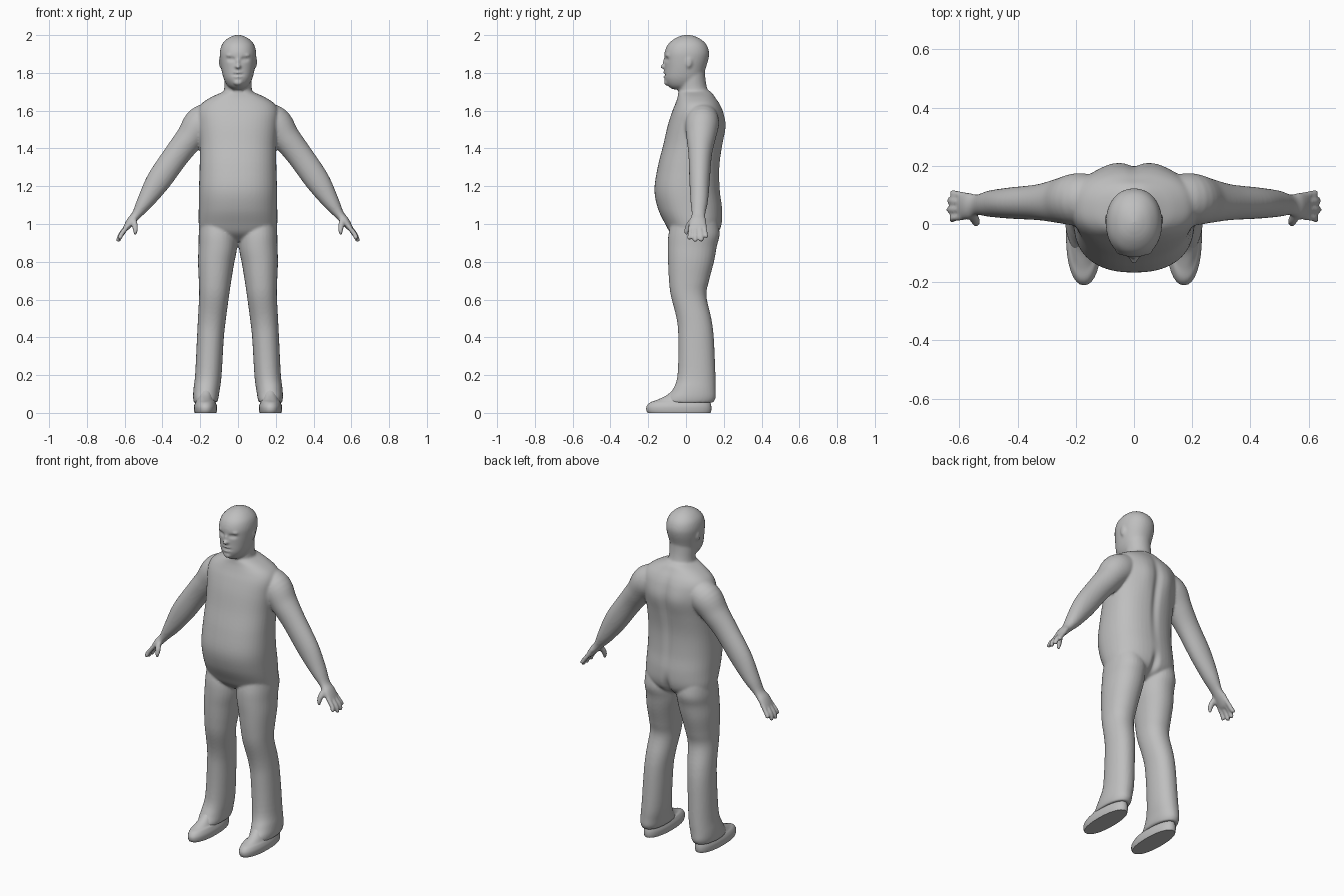
import bpy, bmesh, math
from mathutils import Vector, Matrix

skin = bpy.data.materials.new("plain grey")
skin.diffuse_color = (0.52, 0.52, 0.52, 1)


def curve(rows, steps):
    """Catmull-Rom interpolation through rows of numbers."""
    out = []
    for i in range(len(rows) - 1):
        p = [rows[max(i - 1, 0)], rows[i], rows[i + 1], rows[min(i + 2, len(rows) - 1)]]
        for s in range(steps):
            t = s / steps
            out.append([b + 0.5 * t * (c - a + t * (2 * a - 5 * b + 4 * c - d + t * (3 * (b - c) + d - a)))
                        for a, b, c, d in zip(*p)])
    return out + [list(rows[-1])]


def loft(bm, rows, power=2.0, steps=5, n=32, side=1):
    """Skin of superellipse rings; each row is x, y, z, radius across, radius in y."""
    rows = curve(rows, steps)
    rings = []
    for i, (x, y, z, rx, ry) in enumerate(rows):
        a, b = rows[max(i - 1, 0)], rows[min(i + 1, len(rows) - 1)]
        t = Vector((b[0] - a[0], 0, b[2] - a[2])).normalized()
        u = Vector((t.z, 0, -t.x))
        ring = []
        for k in range(n):
            c, s = math.cos(math.tau * k / n), math.sin(math.tau * k / n)
            c = math.copysign(abs(c) ** (2 / power), c)
            s = math.copysign(abs(s) ** (2 / power), s)
            p = Vector((x, y, z)) + u * (rx * c) + Vector((0, ry * s, 0))
            ring.append(bm.verts.new((p.x * side, p.y, p.z)))
        rings.append(ring)
    faces = [bm.faces.new(rings[0]), bm.faces.new(rings[-1][::-1])]
    for r, q in zip(rings, rings[1:]):
        for k in range(n):
            faces.append(bm.faces.new((r[k], q[k], q[(k + 1) % n], r[(k + 1) % n])))
    bmesh.ops.recalc_face_normals(bm, faces=faces)


def upright(rows):
    """Rows of z, centre x, half width, front y, back y turned into loft rows."""
    return [(cx, (f + b) / 2, z, w, (b - f) / 2) for z, cx, w, f, b in rows]


def ball(bm, centre, size):
    m = Matrix.Translation(centre) @ Matrix.Diagonal((*size, 1))
    bmesh.ops.create_uvsphere(bm, u_segments=20, v_segments=14, radius=1, matrix=m)


def finish(bm, name):
    me = bpy.data.meshes.new(name)
    bm.to_mesh(me)
    bm.free()
    ob = bpy.data.objects.new(name, me)
    bpy.context.collection.objects.link(ob)
    me.materials.append(skin)
    return ob


def apply_modifiers(ob):
    dg = bpy.context.evaluated_depsgraph_get()
    me = bpy.data.meshes.new_from_object(ob.evaluated_get(dg))
    ob.modifiers.clear()
    ob.data = me
    me.materials.clear()
    me.materials.append(skin)
    me.polygons.foreach_set("material_index", [0] * len(me.polygons))
    me.shade_smooth()


bm = bmesh.new()

# Torso, from crotch to collar
loft(bm, upright([
    (0.91, 0, 0.15, -0.03, 0.10), (0.95, 0, 0.198, -0.08, 0.165),
    (1.00, 0, 0.208, -0.11, 0.19), (1.08, 0, 0.208, -0.148, 0.192),
    (1.18, 0, 0.207, -0.167, 0.18), (1.30, 0, 0.203, -0.15, 0.178),
    (1.42, 0, 0.203, -0.12, 0.192), (1.52, 0, 0.212, -0.097, 0.205),
    (1.59, 0, 0.215, -0.075, 0.195), (1.635, 0, 0.195, -0.057, 0.178),
    (1.67, 0, 0.145, -0.045, 0.155), (1.695, 0, 0.09, -0.04, 0.137),
    (1.71, 0, 0.06, -0.03, 0.115)]), power=2.35, n=48)

# Neck, then skull and jaw
loft(bm, upright([(1.60, 0, 0.085, -0.03, 0.14), (1.67, 0, 0.082, -0.04, 0.135),
                  (1.72, 0, 0.073, -0.04, 0.112), (1.78, 0, 0.073, -0.04, 0.102),
                  (1.85, 0, 0.07, -0.03, 0.10)]))
loft(bm, upright([
    (1.713, 0, 0.03, -0.07, 0.03), (1.733, 0, 0.056, -0.097, 0.07),
    (1.77, 0, 0.076, -0.113, 0.09), (1.82, 0, 0.088, -0.113, 0.103),
    (1.87, 0, 0.095, -0.114, 0.118), (1.91, 0, 0.096, -0.113, 0.122),
    (1.95, 0, 0.085, -0.096, 0.108), (1.98, 0, 0.058, -0.062, 0.076),
    (1.996, 0, 0.027, -0.027, 0.04), (2.002, 0, 0.004, 0.002, 0.01)]), power=2.15, n=40)

# Nose and lips
ball(bm, (0, -0.115, 1.833), (0.016, 0.022, 0.013))
ball(bm, (0, -0.108, 1.853), (0.010, 0.017, 0.028))
ball(bm, (0, -0.106, 1.802), (0.026, 0.015, 0.009))
ball(bm, (0, -0.105, 1.780), (0.024, 0.015, 0.009))
ball(bm, (0, -0.098, 1.750), (0.026, 0.019, 0.018))

for side in (-1, 1):
    # Ears and brows
    ball(bm, (side * 0.092, 0.015, 1.858), (0.009, 0.018, 0.033))
    ball(bm, (side * 0.037, -0.094, 1.893), (0.028, 0.015, 0.009))
    # Legs
    loft(bm, upright([
        (1.04, 0.11, 0.09, -0.07, 0.16), (0.95, 0.106, 0.102, -0.092, 0.178),
        (0.88, 0.107, 0.102, -0.097, 0.163), (0.80, 0.116, 0.096, -0.095, 0.148),
        (0.70, 0.122, 0.086, -0.09, 0.122), (0.62, 0.127, 0.079, -0.08, 0.108),
        (0.50, 0.138, 0.074, -0.05, 0.134), (0.40, 0.146, 0.071, -0.041, 0.147),
        (0.20, 0.157, 0.07, -0.045, 0.156), (0.12, 0.167, 0.069, -0.072, 0.157),
        (0.08, 0.171, 0.067, -0.10, 0.157), (0.055, 0.171, 0.062, -0.11, 0.145)]),
        power=2.15, side=side)
    # Arms and palms
    loft(bm, [
        (0.10, 0.085, 1.585, 0.07, 0.075), (0.19, 0.085, 1.535, 0.092, 0.09),
        (0.255, 0.08, 1.455, 0.076, 0.077), (0.325, 0.075, 1.365, 0.069, 0.062),
        (0.42, 0.072, 1.23, 0.065, 0.054), (0.49, 0.07, 1.12, 0.045, 0.046),
        (0.537, 0.066, 1.05, 0.026, 0.036), (0.567, 0.062, 1.015, 0.023, 0.045),
        (0.592, 0.062, 0.98, 0.016, 0.046), (0.600, 0.062, 0.967, 0.010, 0.04)], side=side)
    # Fingers: root y, tip y, tip x, tip z
    for y0, y1, x1, z1 in ((0.027, 0.017, 0.628, 0.918), (0.051, 0.049, 0.637, 0.905),
                           (0.075, 0.081, 0.636, 0.907), (0.097, 0.107, 0.625, 0.925)):
        loft(bm, [(0.575, y0, 1.0, 0.012, 0.012), ((0.592 + x1) / 2 + 0.004, (y0 + y1) / 2, 0.95, 0.013, 0.013),
                  (x1 - 0.003, y1, z1 + 0.008, 0.012, 0.012), (x1, y1, z1, 0.006, 0.006)], n=12, side=side)
    # Thumb
    loft(bm, [(0.56, 0.045, 1.035, 0.016, 0.016), (0.548, 0.018, 1.0, 0.017, 0.017),
              (0.543, 0.004, 0.965, 0.013, 0.013), (0.546, 0.002, 0.943, 0.007, 0.007)], n=12, side=side)

# Fuse the parts into one smooth skin
body = finish(bm, "body")
fuse = body.modifiers.new("fuse", 'REMESH')
fuse.mode = 'VOXEL'
fuse.voxel_size = 0.007
relax = body.modifiers.new("relax", 'SMOOTH')
relax.factor = 0.5
relax.iterations = 4
apply_modifiers(body)

# Soft dents and swells: centre, reach, push along y
dents = [((0, -0.12, 1.791), (0.026, 0.05, 0.005), 0.010),
         ((0, 0.20, 1.40), (0.022, 0.06, 0.22), -0.012),
         ((0, 0.18, 0.97), (0.02, 0.06, 0.06), -0.02)]
for s in (-1, 1):
    dents += [((s * 0.036, -0.105, 1.872), (0.019, 0.04, 0.010), 0.012),
              ((s * 0.036, -0.100, 1.871), (0.010, 0.04, 0.005), -0.005),
              ((s * 0.07, 0.20, 1.52), (0.05, 0.06, 0.10), 0.008)]
for v in body.data.vertices:
    push = 0
    for c, r, d in dents:
        e = sum(((v.co[i] - c[i]) / r[i]) ** 2 for i in range(3))
        if e < 9:
            push += d * math.exp(-e)
    v.co.y += push

# Shoes with flat soles
for side, name in ((-1, "right_shoe"), (1, "left_shoe")):
    bm = bmesh.new()
    loft(bm, upright([(0.0, 0.172, 0.058, -0.203, 0.13), (0.015, 0.172, 0.061, -0.21, 0.134),
                      (0.035, 0.172, 0.061, -0.208, 0.134), (0.055, 0.172, 0.054, -0.19, 0.13),
                      (0.070, 0.172, 0.046, -0.15, 0.125), (0.095, 0.17, 0.042, -0.10, 0.12),
                      (0.13, 0.168, 0.04, -0.06, 0.11)]), power=2.2, side=side)
    shoe = finish(bm, name)
    bpy.context.view_layer.objects.active = shoe
    shoe.select_set(True)
    bpy.ops.object.shade_smooth_by_angle(angle=math.radians(40))
    shoe.select_set(False)
